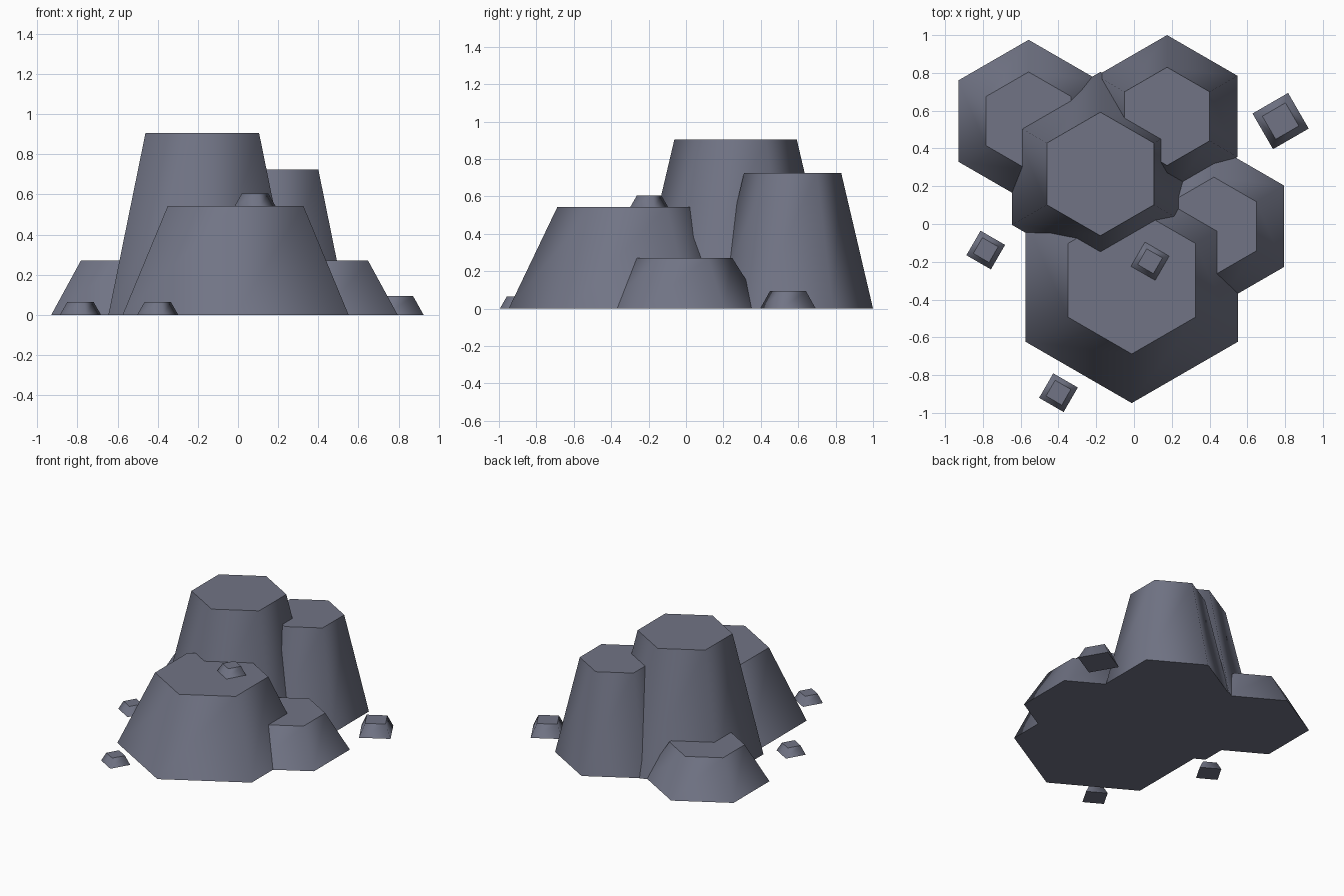
import bpy, bmesh, math

if "Cube" in bpy.data.objects:
    bpy.data.objects.remove(bpy.data.objects["Cube"])

stone = bpy.data.materials.new("slate_stone")
stone.diffuse_color = (0.165, 0.175, 0.235, 1)
stone.use_nodes = True
stone.node_tree.nodes["Principled BSDF"].inputs["Base Color"].default_value = stone.diffuse_color


def frustum(name, x, y, z, height, r_base, r_top, sides=6, turn=90):
    """Tapered prism with softly shaded sides and crisp flat caps."""
    bm = bmesh.new()
    rings = []
    for r, h in ((r_base, 0), (r_top, height)):
        ring = []
        for i in range(sides):
            a = math.radians(turn) + 2 * math.pi * i / sides
            ring.append(bm.verts.new((r * math.cos(a), r * math.sin(a), h)))
        rings.append(ring)
    low, high = rings
    caps = [bm.faces.new(low[::-1]), bm.faces.new(high)]
    for i in range(sides):
        j = (i + 1) % sides
        bm.faces.new((low[i], low[j], high[j], high[i])).smooth = True
    for cap in caps:
        for edge in cap.edges:
            edge.smooth = False
    mesh = bpy.data.meshes.new(name)
    bm.to_mesh(mesh)
    bm.free()
    mesh.materials.append(stone)
    obj = bpy.data.objects.new(name, mesh)
    obj.location = (x, y, z)
    bpy.context.collection.objects.link(obj)
    return obj


# Large six-sided boulders
frustum("tall_rock", -0.178, 0.265, 0, 0.905, 0.54, 0.327)
frustum("front_rock", -0.012, -0.298, 0, 0.543, 0.65, 0.39)
frustum("back_right_rock", 0.175, 0.57, 0, 0.725, 0.43, 0.26)
frustum("back_left_rock", -0.558, 0.545, 0, 0.27, 0.43, 0.26)
frustum("right_rock", 0.423, -0.012, 0, 0.27, 0.43, 0.26)

# Four-sided pebbles around and on top
frustum("right_pebble", 0.776, 0.545, 0, 0.093, 0.154, 0.1, 4, 75)
for name, x, y, z in (("left_pebble", -0.785, -0.138, 0),
                      ("front_pebble", -0.40, -0.893, 0),
                      ("top_pebble", 0.085, -0.197, 0.541)):
    frustum(name, x, y, z, 0.064, 0.106, 0.068, 4, 105)
